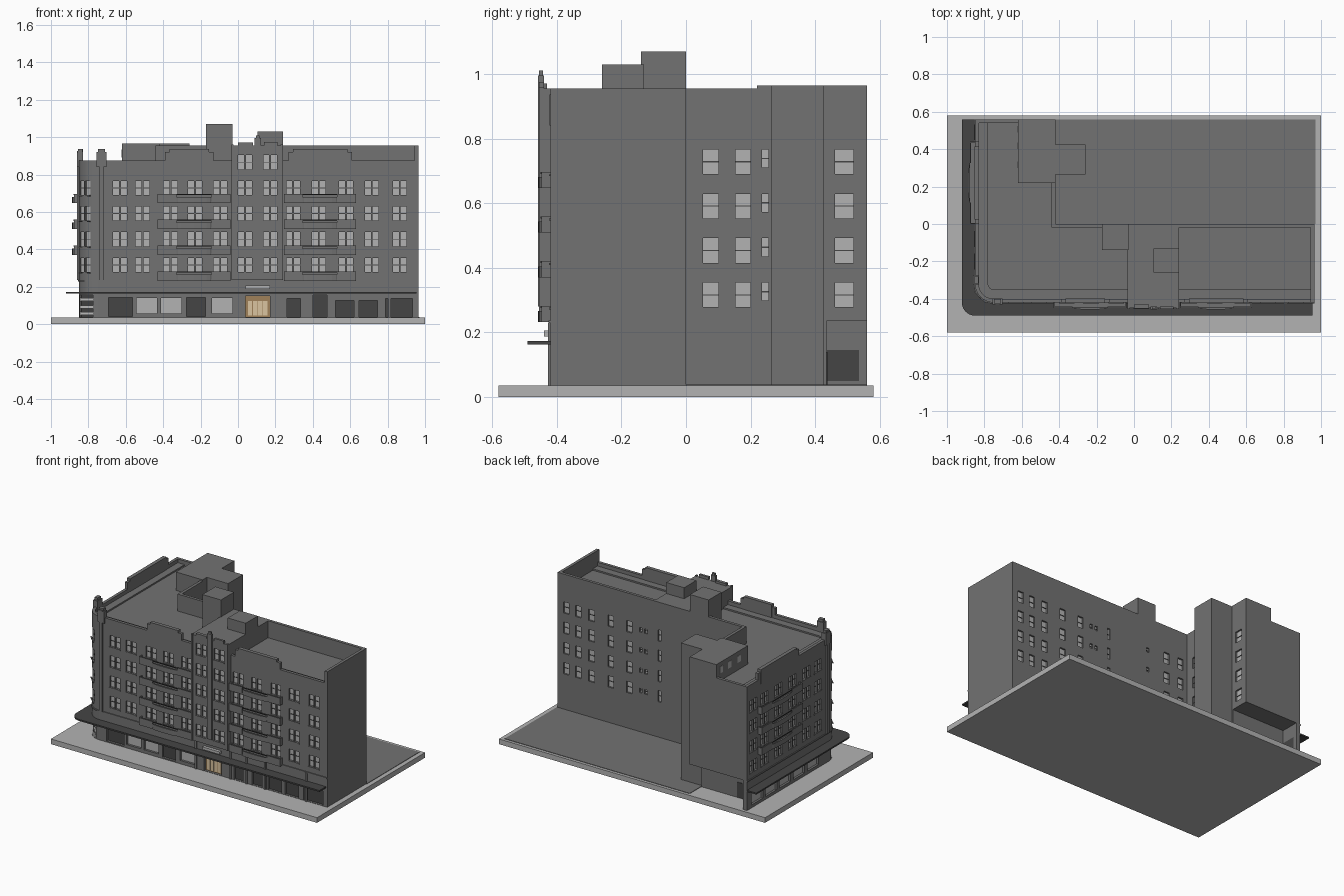
import bpy, bmesh, math
from mathutils import Matrix

if "Cube" in bpy.data.objects:
    bpy.data.objects.remove(bpy.data.objects["Cube"])

I = Matrix.Identity(4)
parts = {}

def box(part, x0, x1, y0, y1, z0, z1, M=I):
    bm = parts.setdefault(part, bmesh.new())
    T = Matrix.Translation(((x0 + x1) / 2, (y0 + y1) / 2, (z0 + z1) / 2))
    S = Matrix.Diagonal((x1 - x0, y1 - y0, z1 - z0, 1))
    bmesh.ops.create_cube(bm, size=1, matrix=M @ T @ S)

def prism(part, pts, z0, z1, M=I):
    bm = parts.setdefault(part, bmesh.new())
    lo = [bm.verts.new(M @ Matrix.Translation((x, y, z0)).translation) for x, y in pts]
    hi = [bm.verts.new(M @ Matrix.Translation((x, y, z1)).translation) for x, y in pts]
    n = len(pts)
    fs = [bm.faces.new(lo[::-1]), bm.faces.new(hi)]
    fs += [bm.faces.new((lo[i], lo[(i + 1) % n], hi[(i + 1) % n], hi[i])) for i in range(n)]
    bmesh.ops.recalc_face_normals(bm, faces=fs)

def wall(x, y, deg):
    """Frame on a wall: X along it, Y inwards. 0 front, -90 west, 90 east, 180 back."""
    return Matrix.Translation((x, y, 0)) @ Matrix.Rotation(math.radians(deg), 4, 'Z')

def street_path(d, r=None, xe=0.965):
    """Street outline, from the east end round the corner to the rear, inset by d."""
    r = 0.1 - d if r is None else r
    cx, cy = -0.85 + d + r, -0.42 + d + r
    arc = [(cx - r * math.sin(t), cy - r * math.cos(t))
           for t in [i * math.pi / 20 for i in range(11)]]
    return [(xe, -0.42 + d)] + arc + [(-0.85 + d, 0.56)]

def strip(part, d0, d1, z0, z1, r=None, xe=0.965):
    prism(part, street_path(d0, r, xe) + street_path(d1, None, xe)[::-1], z0, z1)

def window(M, u, z, w=0.032, h=0.076, depth=0.014, pane="window_panes", bar=True):
    box("cutters", u - w / 2, u + w / 2, -0.02, depth, z, z + h, M)
    box(pane, u - w / 2, u + w / 2, depth - 0.003, depth + 0.002, z, z + h, M)
    if bar:
        box("window_bars", u - w / 2, u + w / 2, depth - 0.006, depth - 0.002,
            z + h / 2 - 0.002, z + h / 2 + 0.002, M)

def pair(M, u, z):
    for s in (-1, 1):
        window(M, u + s * 0.021, z)
    box("window_sills", u - 0.042, u + 0.042, -0.004, 0.002, z - 0.007, z - 0.001, M)

def balcony(M, a, b, z):
    m, q = (a + b) / 2, (b - a) * 0.24
    box("balconies", a, b, -0.028, 0, z, z + 0.008, M)
    for x0, x1 in ((a, m - q), (m + q, b)):
        box("balconies", x0, x1, -0.028, -0.021, z, z + 0.05, M)
    for x in (a, b - 0.006):
        box("balconies", x, x + 0.006, -0.028, 0, z, z + 0.05, M)
    bow = [(m + q * math.cos(t), -0.026 - 0.012 * math.sin(t))
           for t in [i * math.pi / 8 for i in range(9)]]
    prism("balconies", bow, z, z + 0.034, M)
    box("balcony_rails", m - q, m + q, -0.03, -0.026, z + 0.044, z + 0.05, M)

def crest(M, a, b):
    """Stepped raised piece on the parapet."""
    box("parapet_crests", a, b, 0, 0.02, 0.84, 0.92, M)
    box("parapet_crests", a + 0.025, b - 0.025, -0.003, 0.022, 0.84, 0.937, M)

FRONT, WEST = wall(0, -0.42, 0), wall(-0.85, 0, -90)
BACK, EAST = wall(0, 0, 180), wall(-0.42, 0, 90)
CORNER = wall(-0.75 - 0.0707, -0.32 - 0.0707, -45)
TOWER = wall(0, -0.45, 0)
ROWS = [0.278 + 0.1375 * i for i in range(4)]

# base and yard
box("base_slab", -1, 1, -0.58, 0.58, 0, 0.035)
box("rear_yard", -0.42, 0.97, 0, 0.56, 0.035, 0.038)

# L-shaped main block, roof edges and parapets
prism("main_block", street_path(0) + [(-0.42, 0.56), (-0.42, 0), (0.965, 0)], 0.035, 0.84)
strip("street_parapet", 0, 0.02, 0.84, 0.875)
strip("roof_ledge", 0.02, 0.07, 0.84, 0.85)
strip("ground_floor_band", -0.006, 0.004, 0.229, 0.237)
strip("canopy", -0.07, 0.004, 0.163, 0.173, r=0.07, xe=0.955)
box("rear_parapets", 0.945, 0.965, -0.42, 0, 0.84, 0.955)
box("rear_parapets", -0.44, 0.945, -0.02, 0, 0.84, 0.955)
box("rear_parapets", -0.44, -0.42, 0, 0.22, 0.84, 0.955)
box("rear_parapets", -0.83, -0.62, 0.54, 0.56, 0.84, 0.875)

# rooftop boxes and rear stair tower
box("rear_penthouse", -0.62, -0.42, 0.22, 0.56, 0.84, 0.965)
box("rear_stair_tower", -0.42, -0.26, 0.265, 0.425, 0.035, 0.965)
box("roof_boxes", -0.17, -0.03, -0.14, 0, 0.84, 1.07)
box("roof_boxes", 0.105, 0.24, -0.26, -0.13, 0.95, 1.03)
for y in (0.3, 0.4, 0.49):
    box("window_panes", -0.622, -0.619, y, y + 0.035, 0.89, 0.935)

# projecting central tower with fins
box("central_tower", -0.035, 0.24, -0.45, 0, 0.237, 0.955)
box("tower_cap", 0, 0.08, -0.452, -0.43, 0.945, 0.97)
box("tower_fins", 0.088, 0.122, -0.458, -0.44, 0.28, 0.995)
box("tower_fins", 0.095, 0.115, -0.455, -0.442, 0.995, 1.01)
for x in (-0.035, 0.228):
    box("tower_fins", x, x + 0.012, -0.455, -0.44, 0.237, 0.96)
box("tower_fins", 0.14, 0.21, -0.455, -0.44, 0.955, 0.975)

# corner pilasters with finials
for M, u in ((FRONT, -0.73), (WEST, 0.30)):
    box("corner_pilasters", u - 0.011, u + 0.011, -0.012, 0.004, 0.237, 0.925, M)
    box("corner_pilasters", u - 0.026, u + 0.026, -0.01, 0.022, 0.84, 0.92, M)
    box("corner_pilasters", u - 0.018, u + 0.018, -0.006, 0.018, 0.92, 0.937, M)

# upper floor windows and balconies
for i, z in enumerate(ROWS):
    for u in (-0.63, -0.51, -0.36, -0.23, -0.095, 0.295, 0.432, 0.578, 0.715, 0.865):
        pair(FRONT, u, z)
    for u in (-0.49, -0.37, -0.22, -0.07, 0.08, 0.2):
        pair(WEST, u, z)
    pair(CORNER, 0, z)
    for x in (0.9, 0.81, 0.71, 0.565, 0.425, -0.26, -0.37):
        window(BACK, -x, z, 0.042)
    for x in (0.34, 0.3, -0.11):
        window(BACK, -x, z + 0.025, 0.022, 0.03)
    window(BACK, -0.2, z, 0.022)
    for y, w in ((0.077, 0.048), (0.177, 0.046), (0.246, 0.02), (0.49, 0.056)):
        window(EAST, y, z + (0.02 if w < 0.03 else 0), w, 0.056 if w < 0.03 else 0.076)
    zb = 0.232 + 0.1383 * i
    balcony(FRONT, -0.43, -0.04, zb)
    balcony(FRONT, 0.245, 0.63, zb)
    if i:
        balcony(WEST, -0.44, 0.0, zb)
for z in ROWS + [0.828]:
    pair(TOWER, 0.038, z)
    pair(TOWER, 0.172, z)
crest(FRONT, -0.39, -0.13)
crest(FRONT, 0.27, 0.61)
crest(WEST, -0.44, 0.0)

# shopfronts: centre, width, bottom, height, pane kind
shops = [(-0.628, 0.13, 0.042, 0.1, "dark_shopfronts"), (-0.488, 0.11, 0.058, 0.082, "light_shopfronts"),
         (-0.358, 0.11, 0.058, 0.082, "light_shopfronts"), (-0.225, 0.1, 0.042, 0.1, "dark_shopfronts"),
         (-0.085, 0.11, 0.058, 0.082, "light_shopfronts"), (0.298, 0.07, 0.037, 0.1, "dark_shopfronts"),
         (0.438, 0.075, 0.037, 0.12, "dark_shopfronts"), (0.57, 0.1, 0.037, 0.09, "dark_shopfronts"),
         (0.697, 0.1, 0.037, 0.09, "dark_shopfronts"), (0.86, 0.145, 0.037, 0.1, "dark_shopfronts")]
for u, w, z, h, kind in shops:
    window(FRONT, u, z, w, h, 0.018, kind, False)
for u in (-0.45, -0.3, -0.15, 0.0, 0.15):
    window(WEST, u, 0.055, 0.12, 0.09, 0.018, "light_shopfronts", False)
window(CORNER, 0, 0.037, 0.1, 0.12, 0.03, "dark_shopfronts", False)
for z in (0.05, 0.085, 0.125):
    box("corner_stripes", -0.05, 0.05, 0.016, 0.03, z, z + 0.016, CORNER)

# entrance doors and blank sign board
window(FRONT, 0.105, 0.037, 0.13, 0.113, 0.02, "entrance_surround", False)
for i in range(4):
    box("entrance_doors", 0.053 + i * 0.027, 0.076 + i * 0.027, 0.012, 0.02, 0.045, 0.125, FRONT)
box("sign_board", 0.04, 0.17, -0.02, 0, 0.188, 0.206, FRONT)
for x in (-0.02, 0.24, 0.36, 0.5, 0.81):
    box("ground_pilasters", x - 0.007, x + 0.007, -0.007, 0, 0.035, 0.229, FRONT)

# open service bay under the rear wing
box("cutters", -0.82, -0.40, 0.435, 0.6, 0.02, 0.235)
box("service_bay_door", -0.821, -0.818, 0.437, 0.535, 0.05, 0.145)
box("service_bay_door", -0.74, -0.69, 0.433, 0.438, 0.037, 0.14)

# colours per part
DARK, MID, LIGHT = (0.06, 0.06, 0.06, 1), (0.17, 0.17, 0.17, 1), (0.45, 0.45, 0.45, 1)
colours = {"base_slab": LIGHT, "window_panes": LIGHT, "light_shopfronts": LIGHT, "sign_board": LIGHT,
           "corner_stripes": (0.8, 0.8, 0.8, 1), "canopy": DARK, "dark_shopfronts": DARK,
           "service_bay_door": DARK, "window_bars": DARK, "balcony_rails": DARK,
           "entrance_surround": (0.35, 0.22, 0.1, 1), "entrance_doors": (0.7, 0.55, 0.35, 1)}
mats, objs = {}, {}
for name, bm in parts.items():
    me = bpy.data.meshes.new(name)
    bm.to_mesh(me)
    bm.free()
    c = colours.get(name, MID)
    if c not in mats:
        mats[c] = bpy.data.materials.new("paint_%d" % len(mats))
        mats[c].diffuse_color = c
    me.materials.append(mats[c])
    objs[name] = bpy.data.objects.new(name, me)
    bpy.context.collection.objects.link(objs[name])

# cut the openings, then drop the cutter
cut = objs["cutters"]
cut.hide_render = True
for name in ("main_block", "central_tower"):
    mod = objs[name].modifiers.new("openings", 'BOOLEAN')
    mod.operation, mod.solver, mod.object = 'DIFFERENCE', 'EXACT', cut
dg = bpy.context.evaluated_depsgraph_get()
for name in ("main_block", "central_tower"):
    me = bpy.data.meshes.new_from_object(objs[name].evaluated_get(dg))
    objs[name].modifiers.clear()
    objs[name].data = me
bpy.data.objects.remove(cut)

for m in bpy.data.materials:
    if m.users and not m.is_grease_pencil:
        m.use_nodes = True
        m.node_tree.nodes["Principled BSDF"].inputs["Base Color"].default_value = m.diffuse_color
